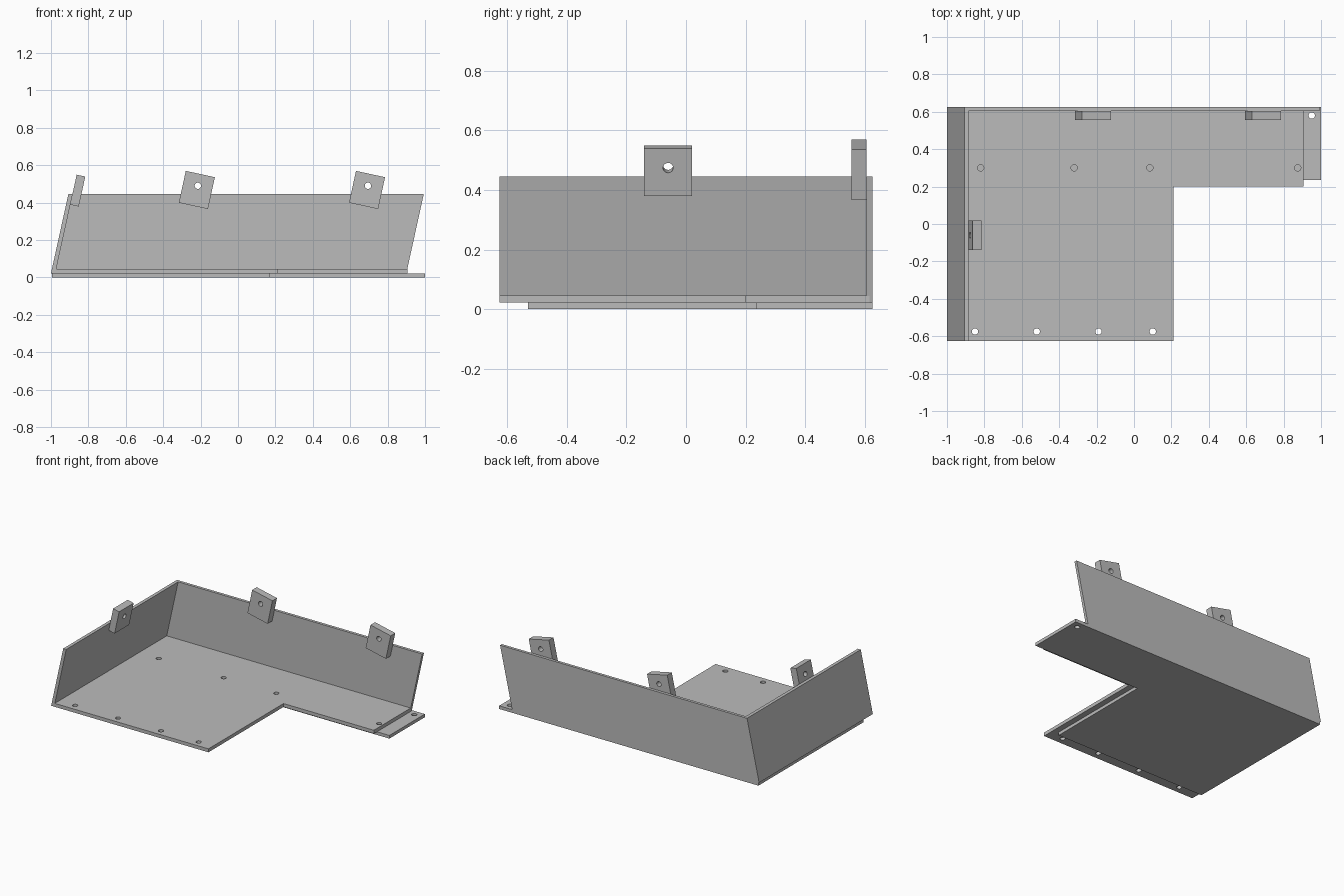
import bpy, bmesh
from math import radians, sin, cos, tau
from mathutils import Matrix

cube = bpy.data.objects.get("Cube")
if cube:
    bpy.data.objects.remove(cube, do_unlink=True)

grey = bpy.data.materials.new("plain_grey")
grey.use_nodes = True
colour = (0.5, 0.5, 0.5, 1)
grey.diffuse_color = colour
grey.node_tree.nodes["Principled BSDF"].inputs["Base Color"].default_value = colour

TILT = Matrix.Rotation(radians(12.3), 4, "Y")
UPRIGHT = Matrix.Rotation(radians(90), 4, "X")
SIDEWAYS = Matrix.Rotation(radians(90), 4, "Z")
HOLE = 0.017


def circle(x, y, sides=24):
    return [(x + HOLE * cos(tau * i / sides), y + HOLE * sin(tau * i / sides))
            for i in range(sides)]


def box(w, h):
    return [(-w / 2, -h / 2), (w / 2, -h / 2), (w / 2, h / 2), (-w / 2, h / 2)]


def plate(name, outline, thickness, centre, turn=Matrix(), holes=()):
    """Extrude a flat outline with round holes, centred on its thickness."""
    curve = bpy.data.curves.new(name + "_outline", "CURVE")
    curve.dimensions = "2D"
    curve.fill_mode = "BOTH"
    curve.extrude = thickness / 2
    for loop in [outline] + [circle(*h) for h in holes]:
        spline = curve.splines.new("POLY")
        spline.points.add(len(loop) - 1)
        for point, (x, y) in zip(spline.points, loop):
            point.co = (x, y, 0, 1)
        spline.use_cyclic_u = True
    source = bpy.data.objects.new(name + "_outline", curve)
    bpy.context.collection.objects.link(source)
    graph = bpy.context.evaluated_depsgraph_get()
    mesh = bpy.data.meshes.new_from_object(source.evaluated_get(graph))
    bpy.data.objects.remove(source, do_unlink=True)
    bpy.data.curves.remove(curve)

    bm = bmesh.new()
    bm.from_mesh(mesh)
    bmesh.ops.remove_doubles(bm, verts=bm.verts, dist=1e-5)
    bmesh.ops.transform(bm, matrix=Matrix.Translation(centre) @ turn, verts=bm.verts)
    bmesh.ops.recalc_face_normals(bm, faces=bm.faces)
    for face in bm.faces:
        face.smooth = False
    bm.to_mesh(mesh)
    bm.free()
    mesh.name = name
    mesh.materials.clear()
    mesh.materials.append(grey)
    obj = bpy.data.objects.new(name, mesh)
    bpy.context.collection.objects.link(obj)
    return obj


def l_shape(left, front, inner_x, inner_y, right, back):
    return [(left, front), (inner_x, front), (inner_x, inner_y),
            (right, inner_y), (right, back), (left, back)]


# Two stacked L-shaped floor plates, the lower one forming the end tab
plate("lower_floor", l_shape(-0.995, -0.53, 0.17, 0.235, 1.0, 0.625),
      0.022, (0, 0, 0.011), holes=[(0.95, 0.58)])
front_holes = [(x, -0.575) for x in (-0.85, -0.52, -0.19, 0.1)]
rear_holes = [(x, 0.3) for x in (-0.82, -0.32, 0.085, 0.875)]
plate("upper_floor", l_shape(-0.985, -0.625, 0.21, 0.2, 0.905, 0.615),
      0.024, (0, 0, 0.034), holes=front_holes + rear_holes)

# Back wall with slanted ends, and the leaning side wall
LOW, TOP = 0.022, 0.445
plate("back_wall", [(-1, LOW), (0.9, LOW), (0.993, TOP), (-0.907, TOP)],
      0.02, (0, 0.615, 0), UPRIGHT)
plate("side_wall", [(-1, LOW), (-0.977, LOW), (-0.884, TOP), (-0.907, TOP)],
      1.25, (0, 0, 0), UPRIGHT)

# Tilted mounting lugs with a bolt hole each
for name, x in (("back_lug_inner", -0.22), ("back_lug_outer", 0.69)):
    plate(name, box(0.159, 0.174), 0.05, (x, 0.58, 0.4675),
          TILT @ UPRIGHT, [(0, 0.023)])
plate("side_lug", box(0.16, 0.164), 0.047, (-0.857, -0.06, 0.464),
      TILT @ SIDEWAYS @ UPRIGHT, [(0, 0.015)])
